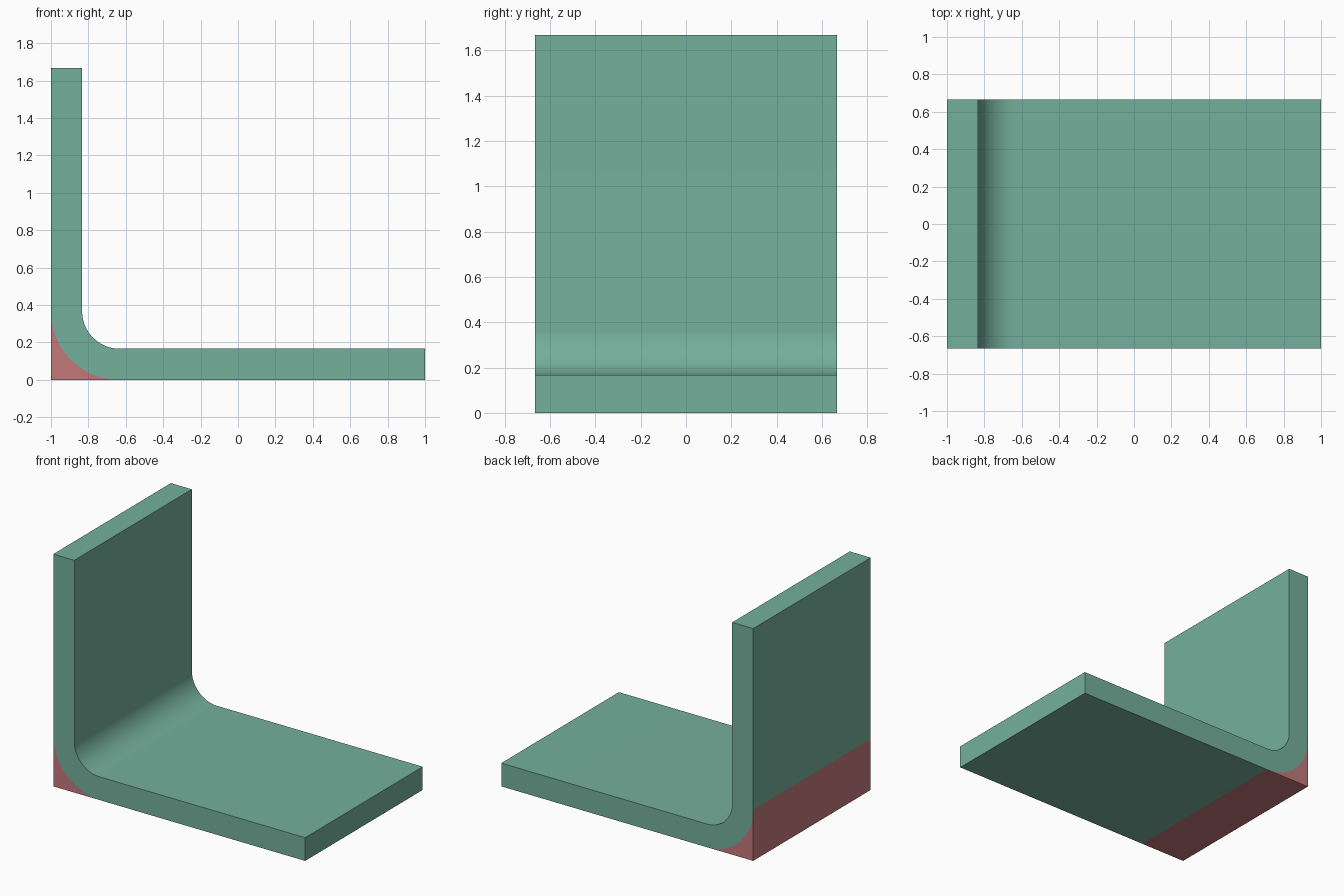
import bpy, bmesh, math

if "Cube" in bpy.data.objects:
    bpy.data.objects.remove(bpy.data.objects["Cube"])

W = 1.333          # width along y
T = 1 / 6          # plate thickness
H = 1.667          # height of the upright leg
R_IN = 0.2         # inside bend radius
R_OUT = R_IN + T   # outside bend radius
CX, CZ = -1 + R_OUT, R_OUT   # bend centre
SEG = 24


def material(name, srgb):
    lin = [((c / 255 + 0.055) / 1.055) ** 2.4 for c in srgb]
    m = bpy.data.materials.new(name)
    m.diffuse_color = (*lin, 1)
    m.use_nodes = True
    m.node_tree.nodes["Principled BSDF"].inputs["Base Color"].default_value = m.diffuse_color
    return m


def arc(r):
    """Quarter bend from the upright leg down to the base leg."""
    return [(CX + r * math.cos(a), CZ + r * math.sin(a))
            for a in (math.pi + i * math.pi / 2 / SEG for i in range(SEG + 1))]


def extrude_profile(name, pts, mat):
    bm = bmesh.new()
    face = bm.faces.new([bm.verts.new((x, -W / 2, z)) for x, z in pts])
    res = bmesh.ops.extrude_face_region(bm, geom=[face])
    verts = [g for g in res["geom"] if isinstance(g, bmesh.types.BMVert)]
    bmesh.ops.translate(bm, verts=verts, vec=(0, W, 0))
    bmesh.ops.recalc_face_normals(bm, faces=bm.faces)
    me = bpy.data.meshes.new(name)
    bm.to_mesh(me)
    bm.free()
    me.materials.append(mat)
    ob = bpy.data.objects.new(name, me)
    bpy.context.collection.objects.link(ob)
    bpy.ops.object.select_all(action='DESELECT')
    ob.select_set(True)
    bpy.context.view_layer.objects.active = ob
    bpy.ops.object.shade_smooth_by_angle(angle=math.radians(30))
    return ob


green = material("sage green", (117, 176, 156))
red = material("dusty red", (195, 120, 122))

# Bent angle plate: outer bend, base leg, inner bend, upright leg
extrude_profile("bent_plate",
                [(-1, H)] + arc(R_OUT) + [(1, 0), (1, T)]
                + arc(R_IN)[::-1] + [(-1 + T, H)], green)

# Filler that squares off the outside of the bend
extrude_profile("corner_filler", arc(R_OUT) + [(-1, 0)], red)
